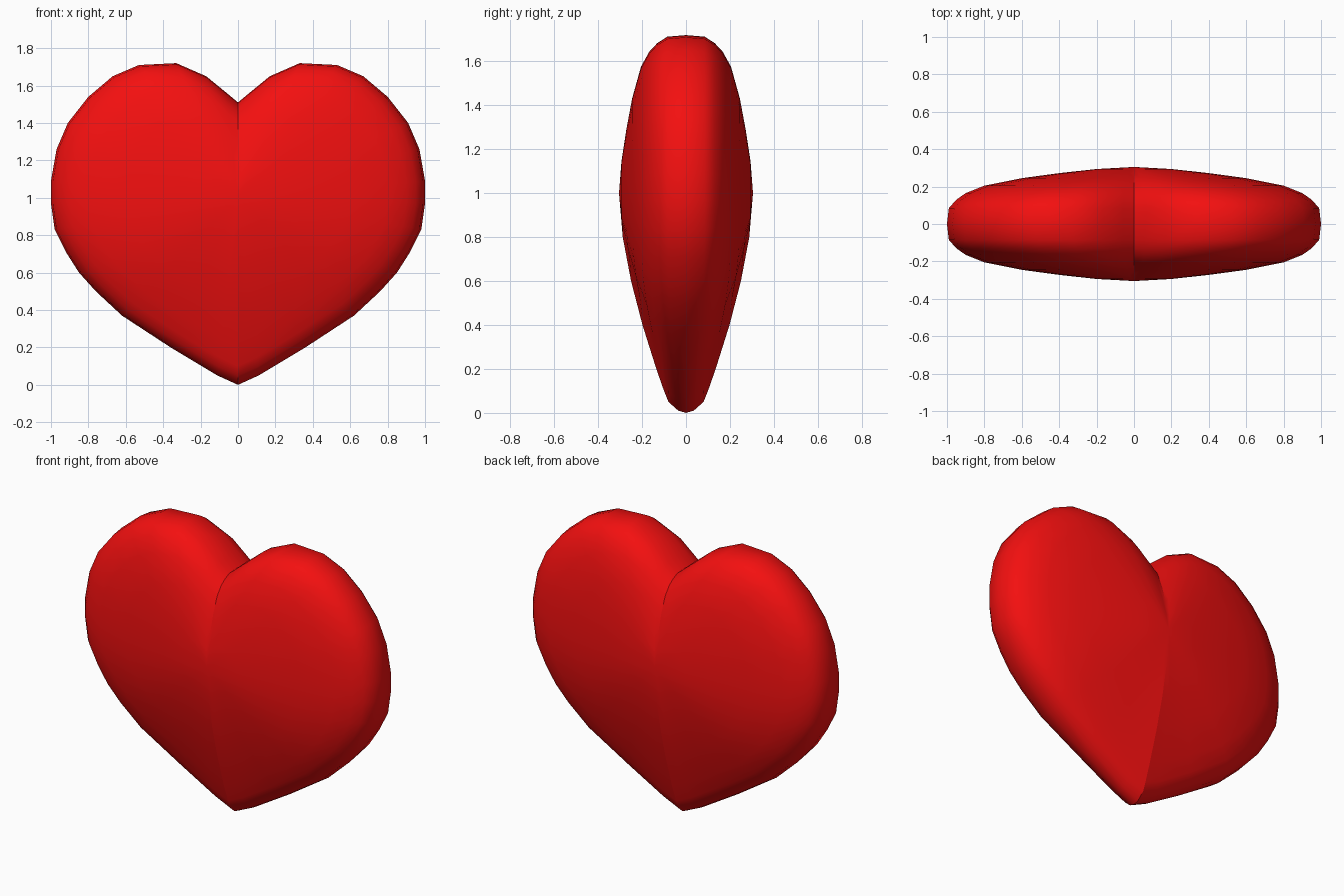
import bpy, bmesh, math

if "Cube" in bpy.data.objects:
    bpy.data.objects.remove(bpy.data.objects["Cube"])

# Right half of the heart outline (x, z), from the bottom tip to the cleft
HALF = [(0, 0), (.11, .05), (.36, .20), (.62, .37), (.76, .50), (.85, .60), (.92, .71),
        (.98, .83), (1, .97), (1, 1.09), (.97, 1.26), (.91, 1.40), (.80, 1.54),
        (.67, 1.65), (.53, 1.71), (.33, 1.72), (.17, 1.65), (.06, 1.56), (0, 1.51)]
OUTLINE = HALF + [(-x, z) for x, z in HALF[-2:0:-1]]
CENTRE_Z = 1.0

# Rings: (fraction of the way to the outline, half depth at sides, half depth toward the tip)
RINGS = [(.99, .085, .035), (.95, .13, .08), (.90, .165, .10), (.80, .205, .135),
         (.60, .245, .198), (.40, .272, .25), (.20, .294, .288)]


def add_ring(bm, s, side, tip, sign):
    verts = []
    for x, z in OUTLINE:
        dz = z - CENTRE_Z
        w = max(0, -dz / math.hypot(x, dz)) ** 3
        y = side + (tip - side) * w
        verts.append(bm.verts.new((x * s, sign * y, CENTRE_Z + dz * s)))
    return verts


# Puffy heart: concentric rings on the front and back, sharing the rim
bm = bmesh.new()
rim = [bm.verts.new((x, 0, z)) for x, z in OUTLINE]
n = len(rim)
for sign in (-1, 1):
    prev = rim
    for s, side, tip in RINGS:
        ring = add_ring(bm, s, side, tip, sign)
        for i in range(n):
            j = (i + 1) % n
            bm.faces.new((prev[i], prev[j], ring[j], ring[i]))
        prev = ring
    pole = bm.verts.new((0, sign * .305, CENTRE_Z))
    for i in range(n):
        bm.faces.new((prev[i], prev[(i + 1) % n], pole))
bmesh.ops.recalc_face_normals(bm, faces=bm.faces)

# Smooth shading with a crease along the middle ridge and cleft
for f in bm.faces:
    f.smooth = True
for e in bm.edges:
    if all(abs(v.co.x) < 1e-5 for v in e.verts) and all(abs(v.co.z - CENTRE_Z) > .15 for v in e.verts):
        e.smooth = False

mesh = bpy.data.meshes.new("heart")
bm.to_mesh(mesh)
bm.free()
heart = bpy.data.objects.new("heart", mesh)
bpy.context.collection.objects.link(heart)

red = bpy.data.materials.new("red")
red.diffuse_color = (.9, .005, .005, 1)
red.use_nodes = True
red.node_tree.nodes["Principled BSDF"].inputs["Base Color"].default_value = red.diffuse_color
mesh.materials.append(red)
